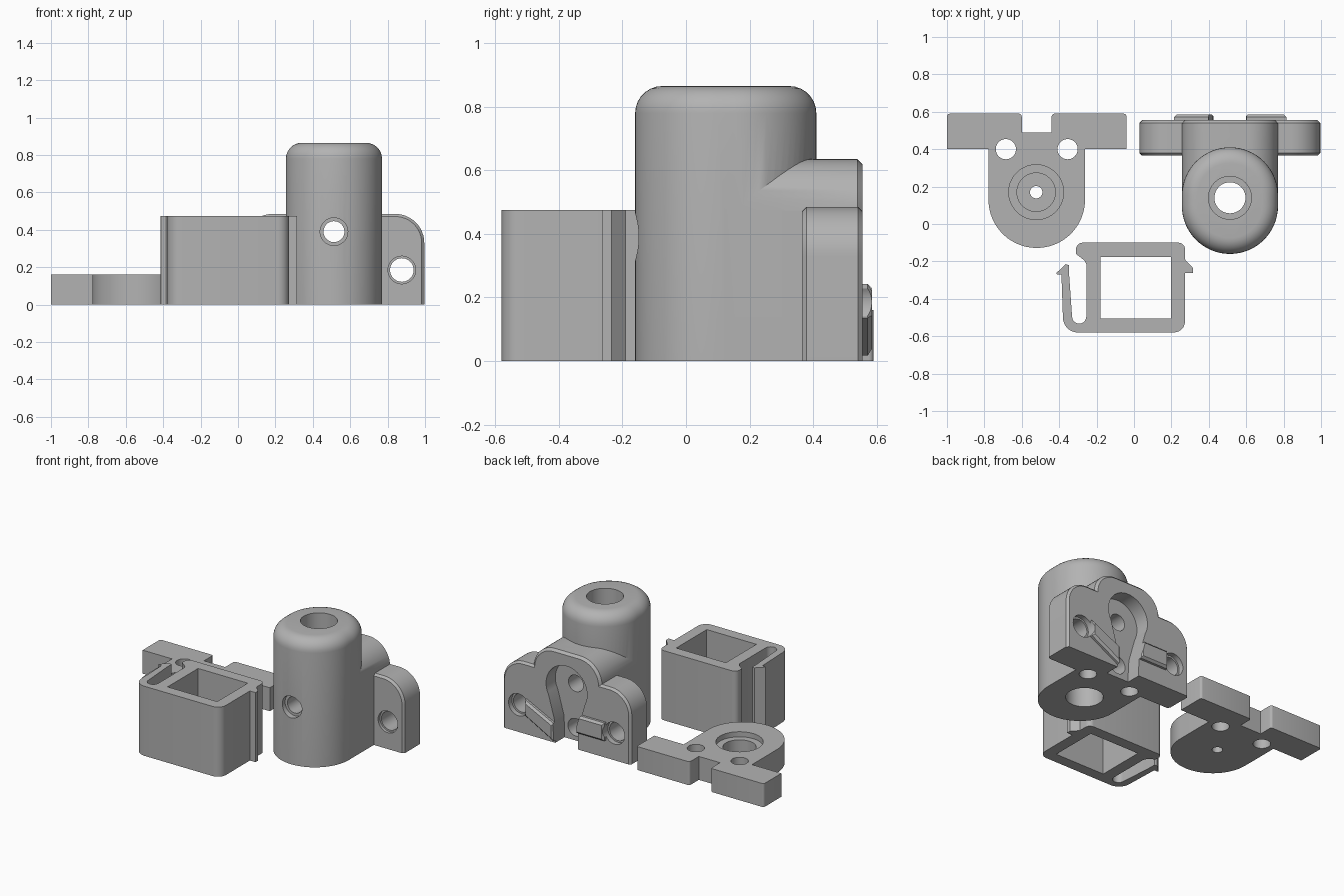
import bpy, bmesh, math
from mathutils import Vector, Matrix

if "Cube" in bpy.data.objects:
    bpy.data.objects.remove(bpy.data.objects["Cube"])

grey = bpy.data.materials.new("plain_grey")
grey.diffuse_color = (0.45, 0.45, 0.45, 1)
grey.use_nodes = True
grey.node_tree.nodes["Principled BSDF"].inputs["Base Color"].default_value = grey.diffuse_color


def arc(cx, cy, r, a0, a1, n=10):
    """Points of an arc, angles in degrees."""
    return [(cx + r * math.cos(math.radians(a0 + (a1 - a0) * i / n)),
             cy + r * math.sin(math.radians(a0 + (a1 - a0) * i / n))) for i in range(n + 1)]


def prism(name, pts, lo, hi, axis="Z", rim=0, seg=1, ends=(1,)):
    """Extrude an outline along Z or Y; rim bevels the chosen end outlines (not on the floor)."""
    bm = bmesh.new()
    place = (lambda u, v, h: (u, v, h)) if axis == "Z" else (lambda u, v, h: (u, h, v))
    rings = [[bm.verts.new(place(u, v, h)) for u, v in pts] for h in (lo, hi)]
    n = len(pts)
    for ring in rings:
        bm.faces.new(ring)
    for i in range(n):
        j = (i + 1) % n
        bm.faces.new((rings[0][i], rings[0][j], rings[1][j], rings[1][i]))
    bmesh.ops.recalc_face_normals(bm, faces=bm.faces)
    if rim:
        edges = []
        for e in ends:
            for i in range(n):
                a, b = rings[e][i], rings[e][(i + 1) % n]
                if a.co.z > 1e-4 or b.co.z > 1e-4:
                    edges.append(bm.edges.get((a, b)))
        bmesh.ops.bevel(bm, geom=edges, offset=rim, segments=seg, profile=0.5,
                        affect='EDGES', clamp_overlap=True)
    me = bpy.data.meshes.new(name)
    bm.to_mesh(me)
    bm.free()
    ob = bpy.data.objects.new(name, me)
    me.materials.append(grey)
    bpy.context.collection.objects.link(ob)
    return ob


def hole(x, y, r, lo, hi, axis="Z", n=40):
    return prism("hole_cutter", arc(x, y, r, 0, 360 - 360 / n, n - 1), lo, hi, axis)


def combine(ob, others, op):
    """Apply booleans one after another and remove the helpers."""
    for o in others:
        o.hide_render = True
        m = ob.modifiers.new("join", "BOOLEAN")
        m.operation, m.object, m.solver = op, o, "EXACT"
        bpy.context.view_layer.update()
        dg = bpy.context.evaluated_depsgraph_get()
        me = bpy.data.meshes.new_from_object(ob.evaluated_get(dg))
        ob.modifiers.clear()
        ob.data = me
        bpy.data.objects.remove(o)


def finish(ob):
    bpy.ops.object.select_all(action='DESELECT')
    ob.select_set(True)
    bpy.context.view_layer.objects.active = ob
    bpy.ops.object.shade_smooth_by_angle(angle=math.radians(30))


def mirrored(half, cx):
    """Complete a right-hand half outline (offsets from cx), bottom to top."""
    return [(cx + u, v) for u, v in half] + [(cx - u, v) for u, v in reversed(half)]


# base plate: wings, notch and rounded body
PX = -0.52
half = arc(0, 0.13, 0.258, -88, 0, 20) + [(0.258, 0.40), (0.48, 0.40)]
half += arc(0.465, 0.575, 0.015, 0, 90, 4) + arc(0.095, 0.575, 0.015, 90, 180, 4) + [(0.08, 0.49)]
plate = prism("base_plate", mirrored(half, PX), 0, 0.16, rim=0.012, ends=(0,))
combine(plate, [hole(PX - 0.165, 0.40, 0.054, -1, 1), hole(PX + 0.165, 0.40, 0.054, -1, 1),
                hole(PX - 0.003, 0.17, 0.147, 0.125, 1), hole(PX - 0.003, 0.17, 0.103, 0.04, 1),
                hole(PX - 0.003, 0.17, 0.033, -1, 1)], 'DIFFERENCE')
finish(plate)

# rectangular sleeve with spring clip on the left and catch on the right
outline = (arc(0.213, -0.52, 0.06, -90, 0, 6)
           + [(0.273, -0.262), (0.315, -0.262), (0.315, -0.235), (0.273, -0.19)]
           + arc(0.238, -0.135, 0.035, 0, 90, 6) + arc(-0.275, -0.135, 0.035, 90, 180, 6)
           + [(-0.31, -0.16), (-0.265, -0.195), (-0.255, -0.215)]
           + arc(-0.293, -0.495, 0.038, 0, -180, 10)
           + [(-0.347, -0.27), (-0.347, -0.22), (-0.365, -0.215), (-0.415, -0.262),
              (-0.412, -0.27), (-0.388, -0.27)]
           + arc(-0.30, -0.50, 0.08, 180, 270, 8))
sleeve = prism("clip_sleeve", outline, 0, 0.475)
combine(sleeve, [prism("window_cutter", [(-0.178, -0.505), (0.197, -0.505), (0.197, -0.176),
                                         (-0.178, -0.176)], -1, 1)], 'DIFFERENCE')
finish(sleeve)

# main housing: rounded column
HX = 0.513
stadium = arc(HX, 0.097, 0.257, 180, 360, 32) + arc(HX, 0.153, 0.257, 0, 180, 32)
housing = prism("housing", stadium, 0, 0.865, rim=0.085, seg=7)

# rear block behind the column, and the mounting wings
lobe = [(0.257, 0)] + arc(0.257 - 0.16, 0.475, 0.16, 0, 90, 12)
wing = [(0.483, 0)] + arc(0.483 - 0.155, 0.33, 0.155, 0, 90, 12)
combine(housing, [prism("rear_block", mirrored(lobe, HX), 0.12, 0.555, "Y", rim=0.016),
                  prism("wings", mirrored(wing, HX), 0.365, 0.5549, "Y", rim=0.014, ends=(0, 1))],
        'UNION')

# ribs on the back face, one level and one sloping
ribs = [prism("rib", [(0.215, 0.12), (0.43, 0.12), (0.43, 0.243), (0.215, 0.243)],
              0.53, 0.585, "Y", rim=0.014),
        prism("rib", [(0.595, 0.015), (0.815, 0.135), (0.815, 0.243), (0.595, 0.135)],
              0.53, 0.585, "Y", rim=0.014)]
combine(housing, ribs, 'UNION')

# keyhole pocket in the back, screw holes, cross hole and stepped bore
keyhole = [(0.085, -0.1), (0.085, 0.06), (0.09, 0.15), (0.115, 0.24)] \
    + arc(0, 0.39, 0.155, -28, 88, 20)
cuts = [prism("pocket_cutter", mirrored(keyhole, HX), 0.455, 1, "Y"),
        hole(HX, 0.14, 0.115, -1, 0.45), hole(HX, 0.14, 0.115, 0.52, 1.2),
        hole(HX, 0.14, 0.083, -1, 1.2),
        hole(HX, 0.39, 0.056, -1, 1, "Y"), hole(HX, 0.39, 0.074, -1, -0.12, "Y"),
        hole(HX, 0.09, 0.06, 0.14, 1, "Y")]
for s in (-1, 1):
    cuts += [hole(HX + s * 0.363, 0.185, 0.063, -1, 1, "Y"),
             hole(HX + s * 0.363, 0.185, 0.075, 0.52, 1, "Y"),
             hole(HX + s * 0.363, 0.185, 0.074, -1, 0.385, "Y"),
             hole(HX + s * 0.165, 0.37, 0.054, -1, 0.30)]
combine(housing, cuts, 'DIFFERENCE')
finish(housing)
